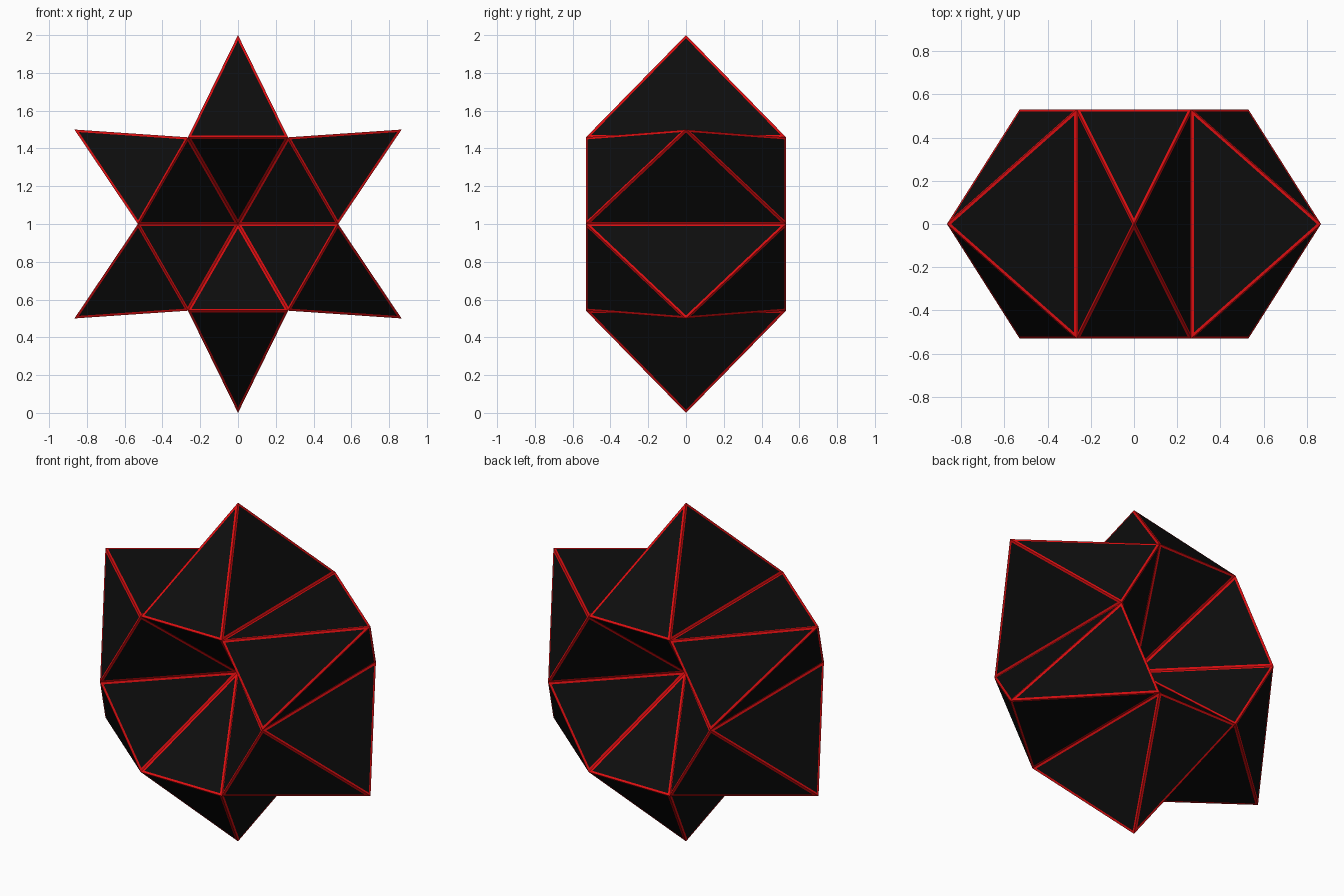
import bpy, bmesh, math
from mathutils import Vector

if "Cube" in bpy.data.objects:
    bpy.data.objects.remove(bpy.data.objects["Cube"])

HEX_R = 0.53      # radius of the hexagon of inner corners
HALF_DEPTH = 0.53 # front and back rims
TIP_R = 1.0       # radius of the six star tips
BORDER = 0.0125   # width of the red edging on each facet


def material(name, rgb):
    m = bpy.data.materials.new(name)
    m.diffuse_color = (*rgb, 1)
    m.use_nodes = True
    m.node_tree.nodes["Principled BSDF"].inputs["Base Color"].default_value = m.diffuse_color
    return m


def polar(radius, degrees, y):
    a = math.radians(degrees)
    return Vector((radius * math.cos(a), y, 1 + radius * math.sin(a)))


bm = bmesh.new()
centre = bm.verts.new((0, 0, 1))
front = [bm.verts.new(polar(HEX_R, 60 * i, -HALF_DEPTH)) for i in range(6)]
back = [bm.verts.new(polar(HEX_R, 60 * i, HALF_DEPTH)) for i in range(6)]

# six star points, each a four-sided pyramid, with hollow front and back facets
for i in range(6):
    j = (i + 1) % 6
    tip = bm.verts.new(polar(TIP_R, 60 * i + 30, 0))
    base = [front[i], front[j], back[j], back[i]]
    for k in range(4):
        bm.faces.new((base[k], base[(k + 1) % 4], tip))
    bm.faces.new((front[j], front[i], centre))
    bm.faces.new((back[i], back[j], centre))
bmesh.ops.recalc_face_normals(bm, faces=bm.faces[:])

# red edging inset into every black facet
facets = bm.faces[:]
rims = bmesh.ops.inset_individual(bm, faces=facets, thickness=BORDER,
                                  use_even_offset=True)["faces"]
for f in rims:
    f.material_index = 1
for f in facets:
    f.material_index = 0

mesh = bpy.data.meshes.new("folded_star")
bm.to_mesh(mesh)
bm.free()
mesh.materials.append(material("black", (0.004, 0.004, 0.004)))
mesh.materials.append(material("red", (0.7, 0.004, 0.005)))
star = bpy.data.objects.new("folded_star", mesh)
bpy.context.collection.objects.link(star)
